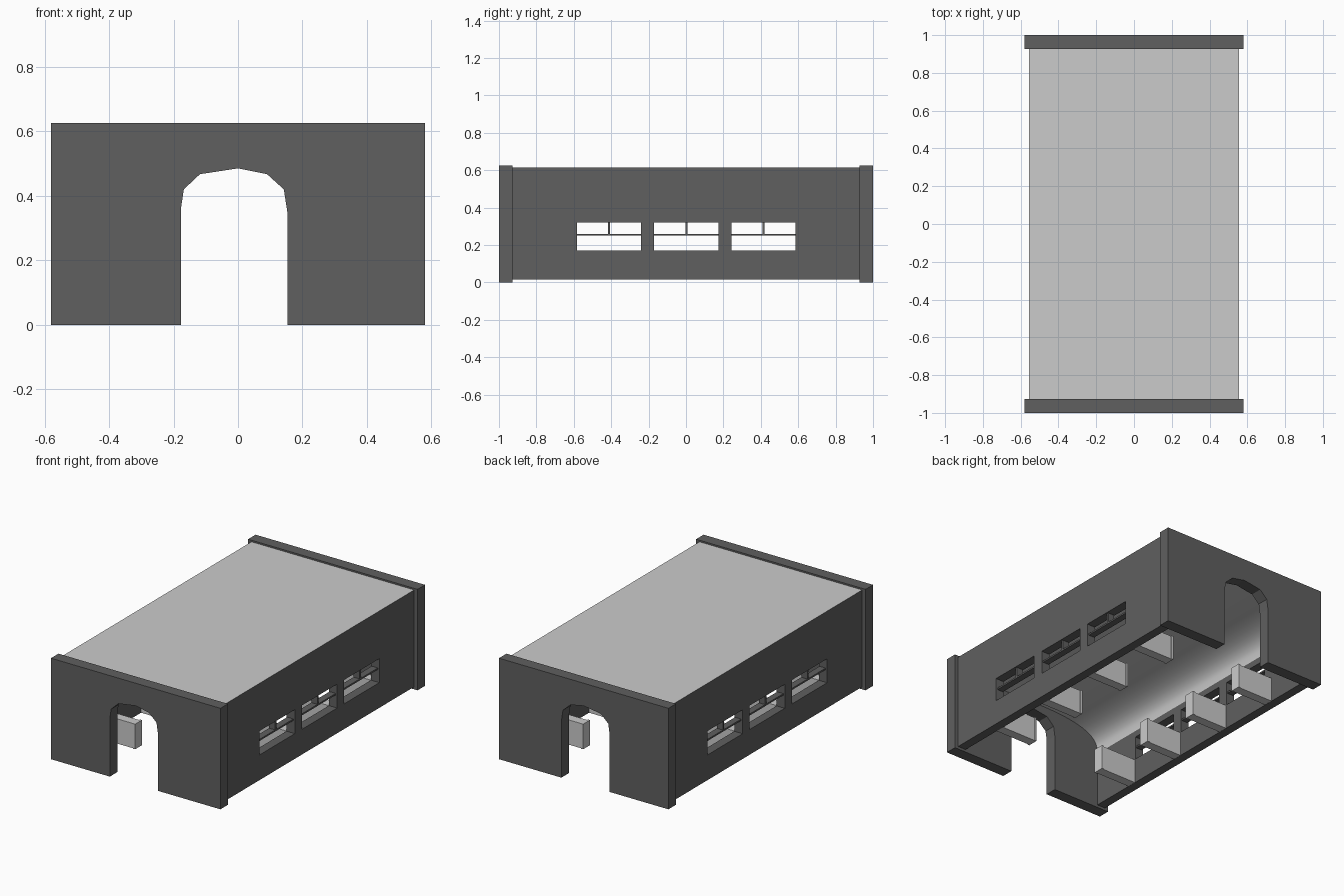
import bpy, bmesh, math

if "Cube" in bpy.data.objects:
    bpy.data.objects.remove(bpy.data.objects["Cube"])

dark = bpy.data.materials.new("dark_grey")
dark.diffuse_color = (.115, .115, .115, 1)
dark.use_nodes = True
dark.node_tree.nodes["Principled BSDF"].inputs["Base Color"].default_value = dark.diffuse_color
light = bpy.data.materials.new("light_grey")
light.diffuse_color = (.8, .8, .8, 1)
light.use_nodes = True
light.node_tree.nodes["Principled BSDF"].inputs["Base Color"].default_value = light.diffuse_color

def finish(name, bm, mat):
    bmesh.ops.recalc_face_normals(bm, faces=bm.faces)
    mesh = bpy.data.meshes.new(name)
    bm.to_mesh(mesh)
    bm.free()
    mesh.materials.append(mat)
    ob = bpy.data.objects.new(name, mesh)
    bpy.context.collection.objects.link(ob)
    return ob

def box(name, x, y, z, mat=dark):
    """Box from (min, max) pairs."""
    bm = bmesh.new()
    bmesh.ops.create_cube(bm, size=1)
    for v in bm.verts:
        for i, (lo, hi) in enumerate((x, y, z)):
            v.co[i] = lo if v.co[i] < 0 else hi
    return finish(name, bm, mat)

def mirrored(name, x, y, z, mat=dark):
    """Box on the right side, mirrored to the left."""
    box(name, x, y, z, mat).modifiers.new("mirror", 'MIRROR')

def extrude_xz(name, outline, y0, y1, mat=dark):
    """Closed solid from an x-z outline extruded along y."""
    bm = bmesh.new()
    a, b = ([bm.verts.new((x, y, z)) for x, z in outline] for y in (y0, y1))
    bm.faces.new(a)
    bm.faces.new(b[::-1])
    for i in range(len(a)):
        bm.faces.new((a[i - 1], a[i], b[i], b[i - 1]))
    return finish(name, bm, mat)

# End walls with a faceted archway
ARCH = [(-.177, 0), (-.177, .36), (-.168, .42), (-.118, .467), (0, .485),
        (.09, .467), (.142, .42), (.153, .35), (.153, 0)]
end_outline = [(-.58, 0)] + ARCH + [(.58, 0), (.58, .625), (-.58, .625)]
extrude_xz("front_wall", end_outline, -1, -.927)
extrude_xz("back_wall", end_outline, .927, 1)

# Main hall: side walls and flat roof with a flattened vault inside
vault = []
for i in range(25):
    c, s = math.cos(math.pi * (1 - i / 24)), math.sin(math.pi * i / 24)
    vault.append((math.copysign(.5 * abs(c) ** .7, c), .36 + .165 * max(s, 0) ** .7))
hall = extrude_xz("hall_walls_and_roof",
                  [(-.557, .016), (-.5, .016)] + vault +
                  [(.5, .016), (.557, .016), (.557, .615), (-.557, .615)], -.927, .927)

# Window openings through both side walls
WINDOWS = (-.412, .002, .414)
cutters = []
for i, yc in enumerate(WINDOWS):
    cutter = box(f"window_cutter_{i}", (-.7, .7), (yc - .172, yc + .172), (.172, .32))
    cutter.hide_render = True
    cutters.append(cutter)
    cut = hall.modifiers.new(f"window_{i}", 'BOOLEAN')
    cut.operation = 'DIFFERENCE'
    cut.solver = 'EXACT'
    cut.object = cutter

bpy.context.view_layer.objects.active = hall
hall.select_set(True)
for m in list(hall.modifiers):
    bpy.ops.object.modifier_apply(modifier=m.name)
bpy.ops.object.shade_smooth_by_angle(angle=math.radians(40))
for cutter in cutters:
    bpy.data.objects.remove(cutter)

# Roof and ceiling are light, the walls dark
hall.data.materials.append(light)
for p in hall.data.polygons:
    if p.center.z > .345 and abs(p.normal.y) < .5 and abs(p.center.x) < .53:
        p.material_index = len(hall.data.materials) - 1

# Window bars
for i, yc in enumerate(WINDOWS):
    mirrored(f"window_bar_{i}", (.505, .547), (yc - .174, yc + .174), (.25, .26))
    mirrored(f"window_mullion_{i}", (.505, .547), (yc - .006, yc + .006), (.255, .322))

# Low stall partitions with end posts
for i, yc in enumerate((-.618, -.206, .206, .618)):
    mirrored(f"partition_{i}", (.26, .51), (yc - .029, yc + .029), (.017, .17), light)
    mirrored(f"partition_post_{i}", (.248, .262), (yc - .034, yc + .034), (.017, .172), light)
